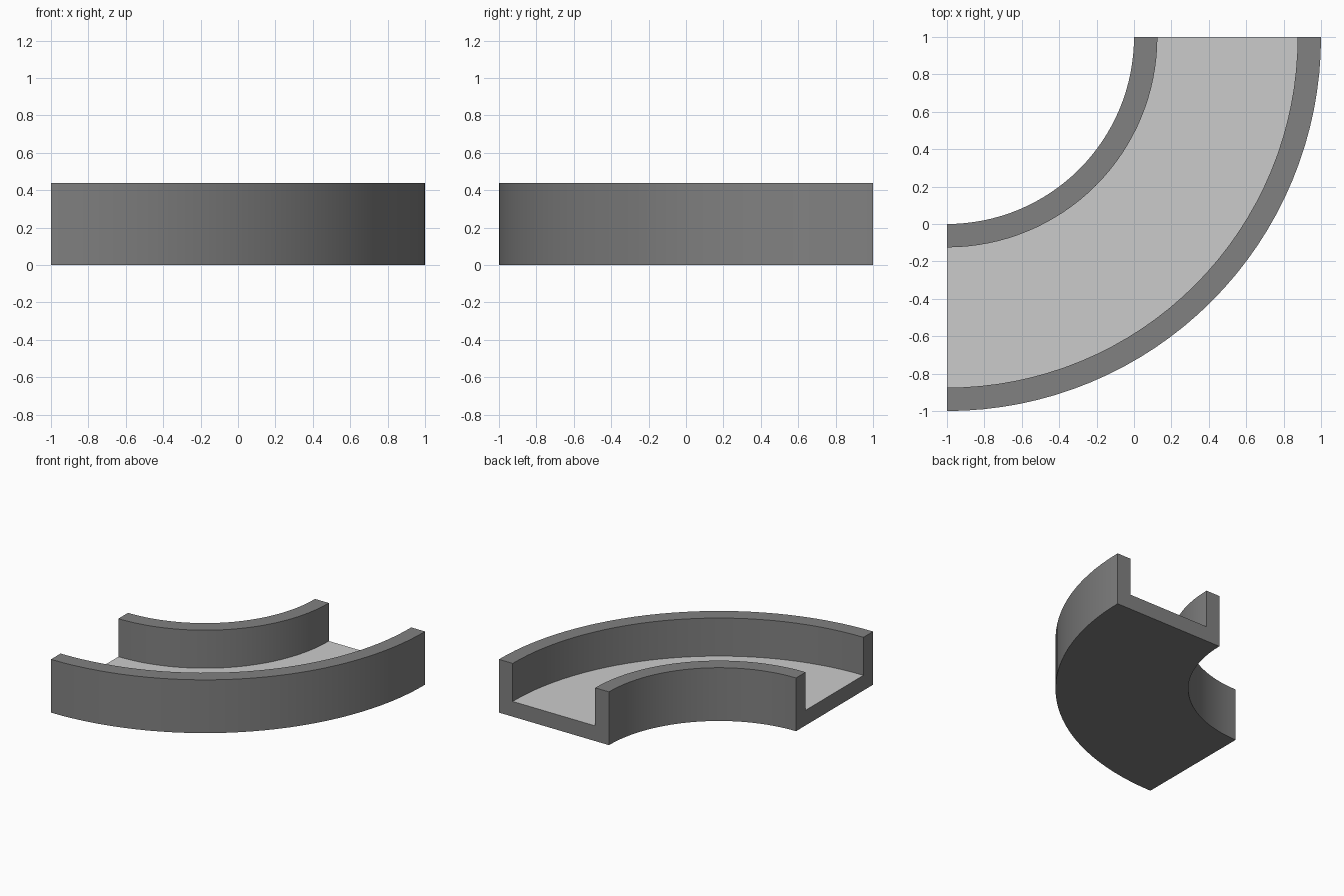
import bpy, bmesh, math

if "Cube" in bpy.data.objects:
    bpy.data.objects.remove(bpy.data.objects["Cube"])

SEGMENTS = 32
CENTER = (-1.0, 1.0)
INNER, OUTER = 1.0, 2.0
WALL, FLOOR, HEIGHT = 0.125, 0.125, 0.4375


def material(name, value):
    mat = bpy.data.materials.new(name)
    mat.diffuse_color = (value, value, value, 1.0)
    mat.use_nodes = True
    mat.node_tree.nodes["Principled BSDF"].inputs["Base Color"].default_value = mat.diffuse_color
    return mat


# U-shaped cross-section: (radius, height)
profile = [
    (INNER, 0), (OUTER, 0), (OUTER, HEIGHT), (OUTER - WALL, HEIGHT),
    (OUTER - WALL, FLOOR), (INNER + WALL, FLOOR),
    (INNER + WALL, HEIGHT), (INNER, HEIGHT),
]
FLOOR_EDGE = 4  # profile edge that forms the channel floor

# Sweep the section through a quarter turn
bm = bmesh.new()
rings = []
for i in range(SEGMENTS + 1):
    a = math.radians(-90 + 90 * i / SEGMENTS)
    rings.append([bm.verts.new((CENTER[0] + r * math.cos(a),
                                CENTER[1] + r * math.sin(a), z))
                  for r, z in profile])

n = len(profile)
for r0, r1 in zip(rings, rings[1:]):
    for k in range(n):
        m = (k + 1) % n
        face = bm.faces.new((r0[k], r0[m], r1[m], r1[k]))
        face.material_index = 1 if k == FLOOR_EDGE else 0

# End faces
bm.faces.new(rings[0])
bm.faces.new(rings[-1])
bmesh.ops.recalc_face_normals(bm, faces=bm.faces)

mesh = bpy.data.meshes.new("curved_channel")
bm.to_mesh(mesh)
bm.free()
mesh.materials.append(material("dark_grey", 0.22))
mesh.materials.append(material("light_grey", 0.8))

channel = bpy.data.objects.new("curved_channel", mesh)
bpy.context.collection.objects.link(channel)

# Smooth curved walls, sharp corners
bpy.context.view_layer.objects.active = channel
channel.select_set(True)
bpy.ops.object.shade_smooth_by_angle(angle=math.radians(30))
